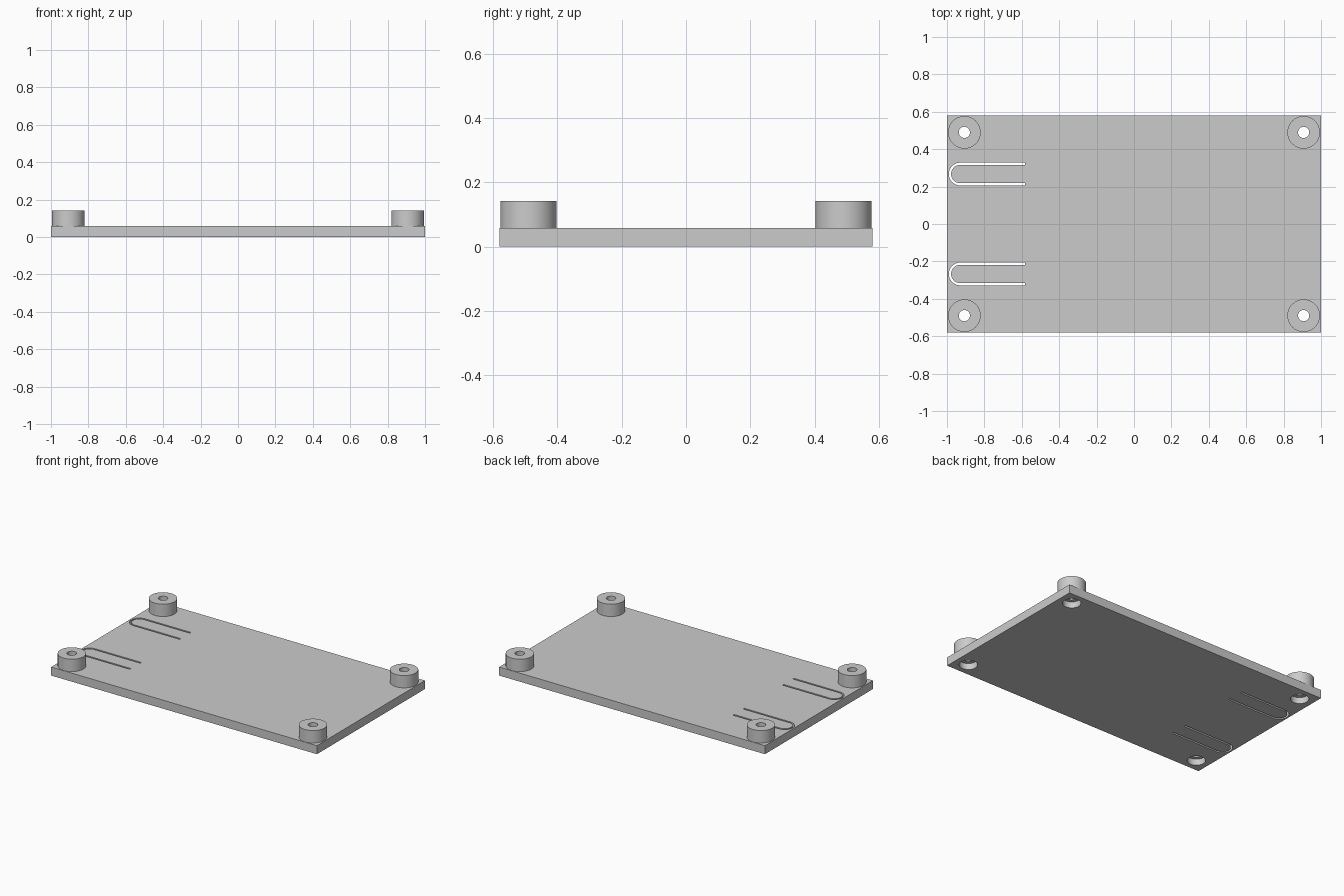
import bpy, bmesh, math
from mathutils import Matrix

cube = bpy.data.objects.get("Cube")
if cube:
    bpy.data.objects.remove(cube, do_unlink=True)

HALF_X, HALF_Y, THICK = 1.0, 0.58, 0.058
BOSS_X, BOSS_Y, BOSS_R, BOSS_TOP = 0.907, 0.49, 0.087, 0.142
BORE_R, HEAD_R, HEAD_DEPTH = 0.03, 0.056, 0.042
SLOT_Y, SLOT_R, SLOT_W = 0.267, 0.055, 0.012
SLOT_END, SLOT_ARC = -0.582, -0.929
SIDES = 64

grey = bpy.data.materials.new("light_grey")
grey.use_nodes = True
colour = (0.6, 0.6, 0.6, 1)
grey.diffuse_color = colour
grey.node_tree.nodes["Principled BSDF"].inputs["Base Color"].default_value = colour


def finish(name, bm):
    bmesh.ops.recalc_face_normals(bm, faces=bm.faces)
    mesh = bpy.data.meshes.new(name)
    bm.to_mesh(mesh)
    bm.free()
    mesh.materials.append(grey)
    obj = bpy.data.objects.new(name, mesh)
    bpy.context.collection.objects.link(obj)
    return obj


def select(obj):
    bpy.ops.object.select_all(action='DESELECT')
    obj.select_set(True)
    bpy.context.view_layer.objects.active = obj


def smooth(obj):
    select(obj)
    bpy.ops.object.shade_smooth_by_angle(angle=math.radians(30))


def lathe(name, profile, x, y):
    """Turn a (radius, height) profile about a vertical axis at x, y."""
    bm = bmesh.new()
    verts = [bm.verts.new((r, 0, z)) for r, z in profile]
    edges = [bm.edges.new(pair) for pair in zip(verts, verts[1:])]
    bmesh.ops.spin(bm, geom=verts + edges, cent=(0, 0, 0), axis=(0, 0, 1),
                   angle=math.tau, steps=SIDES)
    bmesh.ops.remove_doubles(bm, verts=bm.verts, dist=1e-5)
    bmesh.ops.translate(bm, vec=(x, y, 0), verts=bm.verts)
    return finish(name, bm)


def slot_cutter(name, y):
    """U-shaped prism: an outer outline out and an inner one back."""
    def outline(r):
        arc = [math.pi / 2 + math.pi * i / 24 for i in range(25)]
        return ([(SLOT_END, y + r)]
                + [(SLOT_ARC + r * math.cos(a), y + r * math.sin(a)) for a in arc]
                + [(SLOT_END, y - r)])
    bm = bmesh.new()
    low, high = -0.05, THICK + 0.05
    rings = []
    for px, py in zip(outline(SLOT_R + SLOT_W / 2), outline(SLOT_R - SLOT_W / 2)):
        rings.append([bm.verts.new((*p, z)) for p, z in
                      ((px, low), (px, high), (py, high), (py, low))])
    for a, b in zip(rings, rings[1:]):
        for i in range(4):
            j = (i + 1) % 4
            bm.faces.new((a[i], a[j], b[j], b[i]))
    bm.faces.new(rings[0])
    bm.faces.new(rings[-1])
    return finish(name, bm)


# Base plate
bm = bmesh.new()
size = Matrix.Diagonal((2 * HALF_X, 2 * HALF_Y, THICK, 1))
bmesh.ops.create_cube(bm, size=1, matrix=Matrix.Translation((0, 0, THICK / 2)) @ size)
plate = finish("base_plate", bm)

# Corner standoffs and the stepped screw holes below them
cutters = []
for sx, side in ((-1, "right"), (1, "left")):
    for sy, end in ((-1, "front"), (1, "back")):
        x, y = sx * BOSS_X, sy * BOSS_Y
        boss = lathe(f"standoff_{end}_{side}",
                     [(BOSS_R, THICK), (BOSS_R, BOSS_TOP),
                      (BORE_R, BOSS_TOP), (BORE_R, THICK)], x, y)
        smooth(boss)
        cutters.append(lathe("screw_hole_cutter",
                             [(0, -0.05), (HEAD_R, -0.05), (HEAD_R, HEAD_DEPTH),
                              (BORE_R, HEAD_DEPTH), (BORE_R, 0.1), (0, 0.1)], x, y))

# Thin U-shaped slots that leave flexible tongues
cutters += [slot_cutter("slot_cutter", s * SLOT_Y) for s in (-1, 1)]

# Cut the plate, then drop the cutters
for cutter in cutters:
    cutter.hide_render = True
    select(plate)
    mod = plate.modifiers.new("cut", 'BOOLEAN')
    mod.operation, mod.solver, mod.object = 'DIFFERENCE', 'EXACT', cutter
    bpy.ops.object.modifier_apply(modifier=mod.name)
    bpy.data.objects.remove(cutter, do_unlink=True)
smooth(plate)
